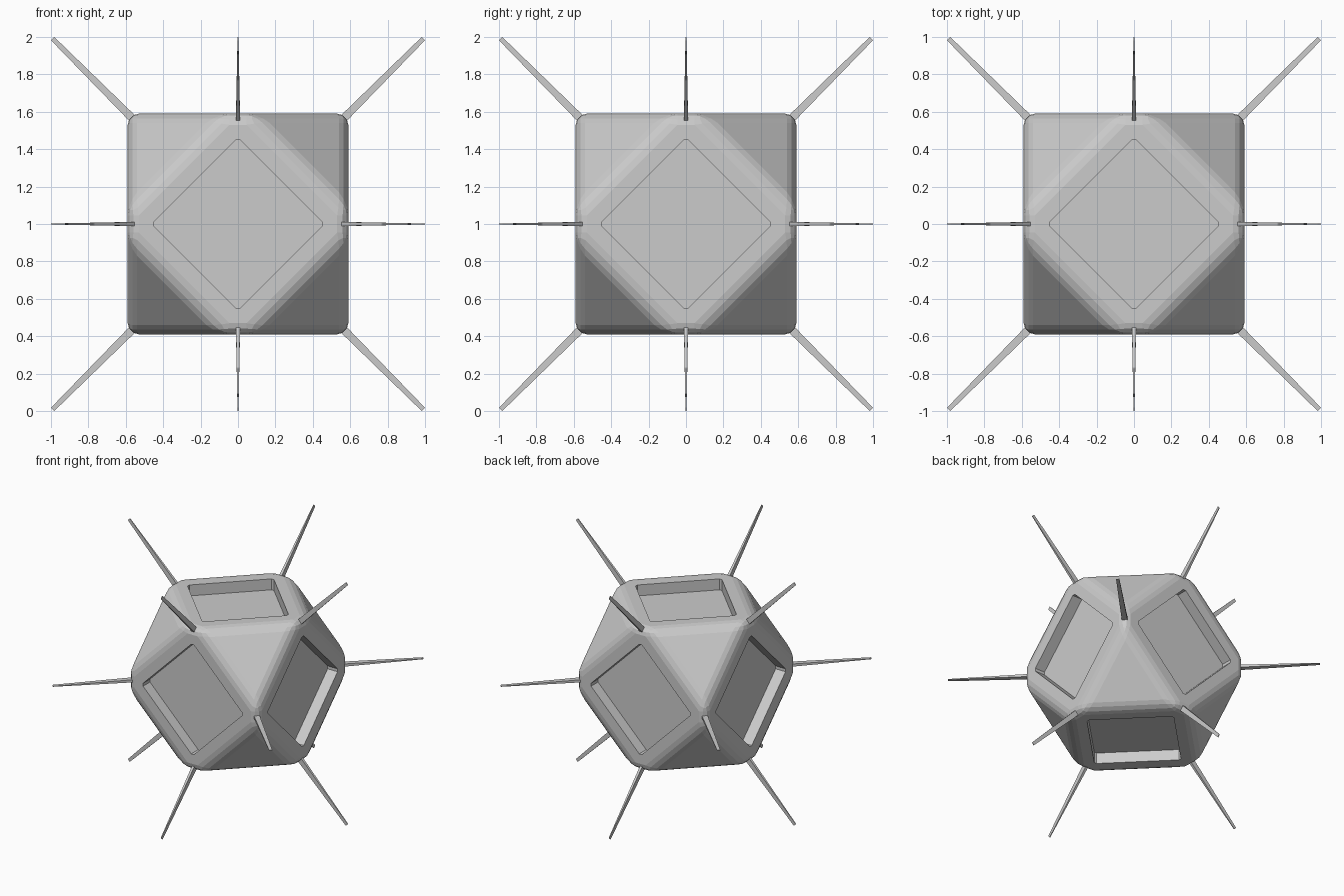
import bpy, bmesh, math
from mathutils import Vector
from itertools import product

if "Cube" in bpy.data.objects:
    bpy.data.objects.remove(bpy.data.objects["Cube"])

A = 0.59                      # half width of the body
H = 0.07                      # half length of the short remaining cube edges
CENTRE = Vector((0, 0, 1))


def make_object(name, bm):
    mesh = bpy.data.meshes.new(name)
    bm.to_mesh(mesh)
    bm.free()
    ob = bpy.data.objects.new(name, mesh)
    ob.location = CENTRE
    bpy.context.collection.objects.link(ob)
    return ob


# The twelve cube-edge directions
corners = [Vector(c) for c in product((-1, 0, 1), repeat=3)
           if sum(abs(v) for v in c) == 2]

# Body: cube with deeply cut corners, then rounded edges
bm = bmesh.new()
for c in corners:
    edge_dir = Vector([1.0 if v == 0 else 0.0 for v in c])
    for s in (-1, 1):
        bm.verts.new(c * A + edge_dir * s * H)
bmesh.ops.convex_hull(bm, input=bm.verts[:])
bmesh.ops.dissolve_limit(bm, angle_limit=math.radians(2),
                         verts=bm.verts[:], edges=bm.edges[:])
bmesh.ops.recalc_face_normals(bm, faces=bm.faces[:])
bmesh.ops.bevel(bm, geom=bm.edges[:], offset=0.06, segments=3,
                profile=0.5, affect='EDGES', clamp_overlap=True)
bm.normal_update()

# Pockets sunk into the six large faces
squares = [f for f in bm.faces
           if max(abs(v) for v in f.normal) > 0.999 and f.calc_area() > 0.2]
f = squares[0]
axis = max(range(3), key=lambda k: abs(f.normal[k]))
reach = max(abs(v.co[(axis + 1) % 3]) for v in f.verts)
bmesh.ops.inset_individual(bm, faces=squares, thickness=reach - 0.45,
                           use_even_offset=True)
bmesh.ops.inset_individual(bm, faces=squares, thickness=0.0, depth=-0.09)
make_object("body", bm)

# Spikes: thin tapered blades, one on every corner
START, END = 0.76, math.sqrt(2) * 0.991
for i, c in enumerate(corners):
    along = c.normalized()
    thin = Vector([1.0 if v == 0 else 0.0 for v in c])
    wide = thin.cross(along)
    bm = bmesh.new()
    bmesh.ops.create_cube(bm, size=1)
    for v in bm.verts:
        tip = v.co.z > 0
        w, t = (0.025, 0.005) if tip else (0.044, 0.023)
        v.co = (along * (END if tip else START)
                + wide * v.co.x * w + thin * v.co.y * t)
    bmesh.ops.recalc_face_normals(bm, faces=bm.faces[:])
    make_object(f"spike_{i + 1}", bm)
